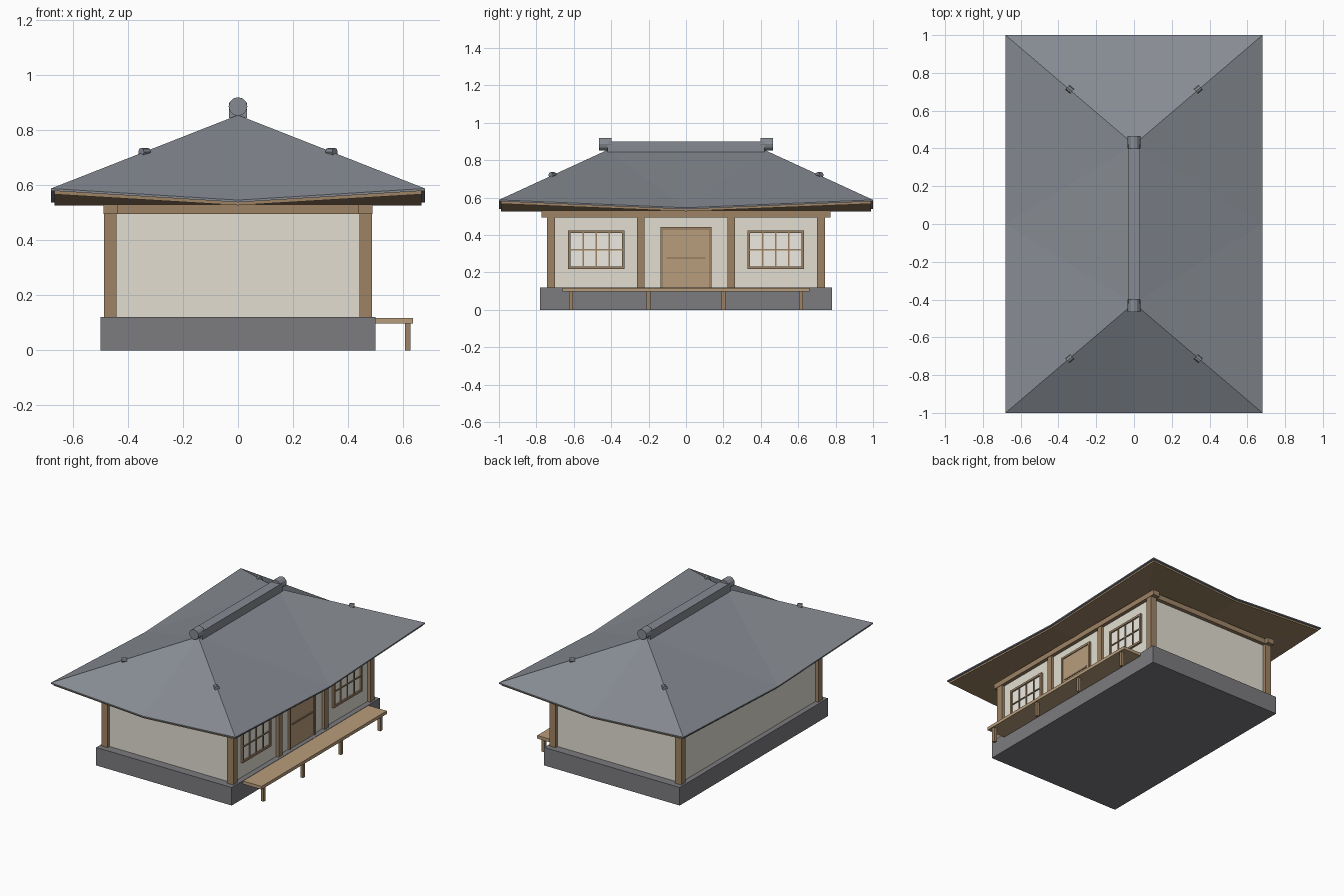
import bpy, bmesh, math

if "Cube" in bpy.data.objects:
    bpy.data.objects.remove(bpy.data.objects["Cube"])


def material(name, rgb):
    m = bpy.data.materials.new(name)
    m.diffuse_color = (*rgb, 1)
    m.use_nodes = True
    m.node_tree.nodes["Principled BSDF"].inputs["Base Color"].default_value = m.diffuse_color
    return m


TILE = material("roof_tile", (0.24, 0.26, 0.29))
STONE = material("stone", (0.20, 0.20, 0.215))
PLASTER = material("plaster", (0.76, 0.73, 0.64))
PAPER = material("paper", (0.85, 0.83, 0.76))
WOOD = material("wood", (0.34, 0.23, 0.13))
PLANK = material("plank", (0.48, 0.34, 0.20))


def finish(name, bm, mat):
    bmesh.ops.recalc_face_normals(bm, faces=bm.faces)
    me = bpy.data.meshes.new(name)
    bm.to_mesh(me)
    bm.free()
    me.materials.append(mat)
    ob = bpy.data.objects.new(name, me)
    bpy.context.collection.objects.link(ob)
    return ob


def box(name, x, y, z, mat):
    """Box from (min, max) ranges."""
    bm = bmesh.new()
    bmesh.ops.create_cube(bm, size=1)
    for v in bm.verts:
        v.co = [r[0] + (c + 0.5) * (r[1] - r[0]) for r, c in zip((x, y, z), v.co)]
    return finish(name, bm, mat)


def mid(c, w):
    return (c - w / 2, c + w / 2)


def barrel(name, loc, radius, length, sides, heading, mat):
    """Horizontal cylinder pointing along the heading angle."""
    bm = bmesh.new()
    bmesh.ops.create_cone(bm, cap_ends=True, segments=sides, radius1=radius,
                          radius2=radius, depth=length)
    ob = finish(name, bm, mat)
    ob.rotation_euler = (0, math.pi / 2, heading)
    ob.location = loc
    return ob


def eave_ring(bm, hx, hy, z_corner, z_mid):
    """Eight eave points: lifted corners, low midpoints."""
    pts = [(1, -1), (1, 0), (1, 1), (0, 1), (-1, 1), (-1, 0), (-1, -1), (0, -1)]
    return [bm.verts.new((sx * hx, sy * hy, z_corner if sx * sy else z_mid))
            for sx, sy in pts]


def fan(bm, ring, hub):
    for i in range(8):
        bm.faces.new((ring[i], ring[(i + 1) % 8], hub))


def skirt(bm, a, b):
    for i in range(8):
        j = (i + 1) % 8
        bm.faces.new((a[i], a[j], b[j], b[i]))


# Stone base, plaster walls
box("foundation", (-0.5, 0.5), (-0.78, 0.78), (0, 0.12), STONE)
box("walls", (-0.465, 0.465), (-0.722, 0.722), (0.12, 0.51), PLASTER)

# Posts and top beams
for s in (-1, 1):
    for t in (-1, 1):
        box("corner_post", mid(s * 0.464, 0.045), mid(t * 0.722, 0.045), (0.12, 0.5), WOOD)
    box("inner_post", mid(0.464, 0.04), mid(s * 0.242, 0.038), (0.12, 0.5), WOOD)
    box("long_beam", mid(s * 0.464, 0.05), (-0.772, 0.772), (0.495, 0.53), WOOD)
    box("short_beam", (-0.489, 0.489), mid(s * 0.722, 0.05), (0.495, 0.53), WOOD)

# Sliding door with frame and rail
box("door_panel", (0.46, 0.472), (-0.13, 0.13), (0.12, 0.435), PLANK)
for s in (-1, 1):
    box("door_jamb", (0.46, 0.478), mid(s * 0.13, 0.014), (0.12, 0.442), WOOD)
box("door_head", (0.46, 0.478), (-0.137, 0.137), (0.428, 0.442), WOOD)
box("door_rail", (0.46, 0.477), (-0.105, 0.105), (0.272, 0.282), WOOD)

# Lattice windows
for s in (-1, 1):
    c = s * 0.48
    box("window_paper", (0.46, 0.469), mid(c, 0.29), (0.225, 0.42), PAPER)
    for t in (-1, 1):
        box("window_stile", (0.46, 0.478), mid(c + t * 0.144, 0.014), (0.219, 0.425), WOOD)
        box("window_rail", (0.46, 0.478), mid(c, 0.302), mid(0.322 + t * 0.096, 0.014), WOOD)
    for k in (-1, 0, 1):
        box("window_bar", (0.46, 0.475), mid(c + k * 0.07, 0.007), (0.225, 0.42), WOOD)
    box("window_crossbar", (0.46, 0.475), mid(c, 0.29), mid(0.322, 0.007), WOOD)

# Veranda bench
box("bench_top", (0.5, 0.636), (-0.66, 0.66), (0.097, 0.118), PLANK)
for y in (-0.615, -0.2, 0.2, 0.615):
    box("bench_leg", mid(0.617, 0.02), mid(y, 0.02), (0, 0.1), WOOD)

# Hipped roof with lifted corners
bm = bmesh.new()
top = eave_ring(bm, 0.68, 1.0, 0.588, 0.546)
low = eave_ring(bm, 0.68, 1.0, 0.58, 0.538)
skirt(bm, top, low)
fan(bm, low, bm.verts.new((0, 0, 0.538)))
r0, r1 = (bm.verts.new((0, y, 0.855)) for y in (-0.42, 0.42))
for i, j, r in ((0, 1, r0), (1, 2, r1), (2, 3, r1), (3, 4, r1),
                (4, 5, r1), (5, 6, r0), (6, 7, r0), (7, 0, r0)):
    bm.faces.new((top[i], top[j], r))
bm.faces.new((top[1], r1, r0))
bm.faces.new((top[5], r0, r1))
finish("roof", bm, TILE)

# Timber soffit under the eaves
bm = bmesh.new()
top = eave_ring(bm, 0.668, 0.988, 0.58, 0.54)
low = eave_ring(bm, 0.668, 0.988, 0.567, 0.527)
skirt(bm, top, low)
fan(bm, top, bm.verts.new((0, 0, 0.54)))
fan(bm, low, bm.verts.new((0, 0, 0.527)))
finish("soffit", bm, WOOD)

# Ridge cap, end tiles and hip tiles
box("ridge_cap", (-0.033, 0.033), (-0.42, 0.42), (0.845, 0.9), TILE)
hip = math.atan2(0.58, 0.68)
for s in (-1, 1):
    barrel("ridge_end_tile", (0, s * 0.432, 0.886), 0.034, 0.066, 12, math.pi / 2, TILE)
    for t in (-1, 1):
        barrel("hip_tile", (s * 0.34, t * 0.713, 0.72), 0.016, 0.032, 8, s * t * hip, TILE)
